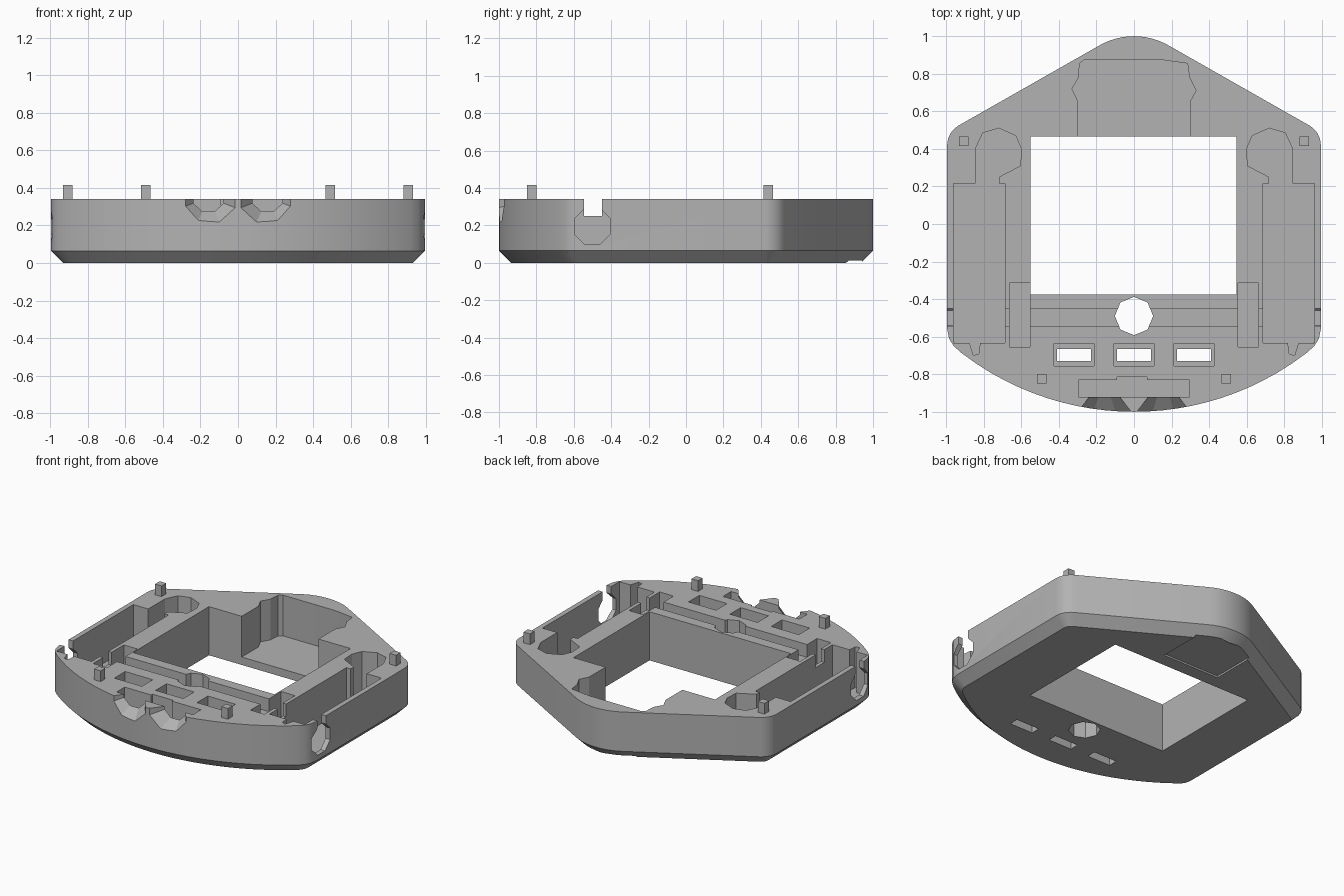
import bpy, bmesh
from math import sin, cos, pi, radians, sqrt
from mathutils import Vector, Matrix

old = bpy.data.objects.get("Cube")
if old:
    bpy.data.objects.remove(old)

HEIGHT = 0.34
CHAMFER = 0.065
FLOOR = 0.055

grey = bpy.data.materials.new("matte_grey")
grey.use_nodes = True
colour = (0.45, 0.45, 0.45, 1)
grey.diffuse_color = colour
grey.node_tree.nodes["Principled BSDF"].inputs["Base Color"].default_value = colour


def loft(name, rings):
    """Closed solid through matching rings of 3D points."""
    bm = bmesh.new()
    loops = [[bm.verts.new(p) for p in ring] for ring in rings]
    n = len(loops[0])
    for a, b in zip(loops, loops[1:]):
        for i in range(n):
            j = (i + 1) % n
            bm.faces.new((a[i], a[j], b[j], b[i]))
    bm.faces.new(loops[0][::-1])
    bm.faces.new(loops[-1])
    bmesh.ops.recalc_face_normals(bm, faces=bm.faces)
    mesh = bpy.data.meshes.new(name)
    bm.to_mesh(mesh)
    bm.free()
    mesh.materials.append(grey)
    obj = bpy.data.objects.new(name, mesh)
    bpy.context.collection.objects.link(obj)
    return obj


def prism(name, pts, z0, z1=0.6):
    return loft(name, [[(x, y, z) for x, y in pts] for z in (z0, z1)])


def block(name, x0, x1, y0, y1, z0, z1=0.6):
    return prism(name, [(x0, y0), (x1, y0), (x1, y1), (x0, y1)], z0, z1)


def ngon(n, r, turn=0):
    return [(r * cos(turn + 2 * pi * i / n), r * sin(turn + 2 * pi * i / n)) for i in range(n)]


def inset(pts, d):
    """Move a counter-clockwise outline inwards by d."""
    out = []
    for i, p in enumerate(pts):
        e1 = (p - pts[i - 1]).normalized()
        e2 = (pts[(i + 1) % len(pts)] - p).normalized()
        n1, n2 = Vector((-e1.y, e1.x)), Vector((-e2.y, e2.x))
        m = (n1 + n2).normalized()
        out.append(p + m * d / m.dot(n1))
    return out


# Outline: bowed front, straight sides, rounded point at the back
half = []
for i in range(13):
    x = 0.92 * i / 12
    half.append((x, 0.505 - sqrt(1.505 ** 2 - x * x)))
half += [(0.96, -0.65), (0.985, -0.61), (0.995, -0.56)]
for i in range(7):
    a = radians(60 * i / 6)
    half.append((0.875 + 0.12 * cos(a), 0.42 + 0.12 * sin(a)))
for i in range(7):
    a = radians(60 + 30 * i / 6)
    half.append((0.37 * cos(a), 0.63 + 0.37 * sin(a)))
half[-1] = (0, 1)
outline = [Vector(p) for p in half + [(-x, y) for x, y in half[-2:0:-1]]]
base = inset(outline, CHAMFER)
body = loft("shell_body", [[(p.x, p.y, z) for p in ring]
                           for ring, z in ((base, 0), (outline, CHAMFER), (outline, HEIGHT))])

cutters = []

# Central opening and the back pocket beside it
cutters.append(block("opening", -0.55, 0.545, -0.375, 0.465, -0.2))
back = [(0.297, 0.4), (0.297, 0.65), (0.33, 0.71), (0.295, 0.78), (0.285, 0.855),
        (0.14, 0.875), (-0.265, 0.875), (-0.29, 0.855), (-0.295, 0.78),
        (-0.33, 0.72), (-0.297, 0.65), (-0.297, 0.4)]
cutters.append(prism("back_pocket", back, FLOOR))
cutters.append(block("base_recess", -0.22, 0.22, 0.56, 0.94, -0.1, 0.012))

# Side pockets with round ends, clip pockets and side ports
side = [(0.96, 0.215), (0.96, -0.635), (0.875, -0.635), (0.855, -0.7), (0.825, -0.69),
        (0.82, -0.635), (0.688, -0.635), (0.688, 0.215), (0.72, 0.215), (0.72, 0.25),
        (0.605, 0.31), (0.6, 0.4), (0.63, 0.47), (0.72, 0.51), (0.805, 0.485),
        (0.845, 0.4), (0.845, 0.215)]
for s in (1, -1):
    cutters.append(prism("side_pocket", [(s * x, y) for x, y in side], FLOOR))
    clip = sorted((s * 0.555, s * 0.662))
    cutters.append(block("clip_pocket", *clip, -0.655, -0.315, FLOOR))
    port = ngon(8, 0.105, pi / 8)
    cutters.append(loft("side_port", [[(s * x, y - 0.5, z + 0.195) for y, z in port]
                                      for x in (0.9, 1.2)]))

# Cross channel and the hole in its middle
cutters.append(block("cross_channel", -1.2, 1.2, -0.545, -0.45, 0.25))
cutters.append(prism("centre_hole", [(x, y - 0.49) for x, y in ngon(8, 0.102)], -0.2))

# Three stepped windows
for x in (-0.32, 0, 0.32):
    cutters.append(block("window_pocket", x - 0.107, x + 0.107, -0.757, -0.637, 0.12))
    cutters.append(block("window_slot", x - 0.09, x + 0.09, -0.73, -0.665, -0.2))

# Front pocket and two flared scoops through the front wall
cutters.append(block("front_pocket", -0.295, 0.295, -0.92, -0.83, 0.2))
cutters.append(block("front_notch", -0.09, 0.07, -0.87, -0.815, 0.2))
for s in (1, -1):
    rings = []
    for r, y in ((0.07, -0.9), (0.17, -1.02)):
        rings.append([(s * 0.157 + u, y, HEIGHT + 0.01 + v * 0.95) for u, v in ngon(8, r, pi / 8)])
    cutters.append(loft("front_scoop", rings))

# Carve every recess out of the shell
for cutter in cutters:
    cutter.hide_render = True
    mod = body.modifiers.new(cutter.name, "BOOLEAN")
    mod.operation = "DIFFERENCE"
    mod.solver = "EXACT"
    mod.object = cutter
deps = bpy.context.evaluated_depsgraph_get()
carved = bpy.data.meshes.new_from_object(body.evaluated_get(deps))
body.modifiers.clear()
body.data = carved
carved.materials.clear()
carved.materials.append(grey)
for poly in carved.polygons:
    poly.material_index = 0
for cutter in cutters:
    bpy.data.objects.remove(cutter)

# Four locating pegs on the rim
for s, side_name in ((1, "left"), (-1, "right")):
    for x, y, end in ((0.907, 0.44, "back"), (0.492, -0.825, "front")):
        block(f"{end}_{side_name}_peg", s * x - 0.025, s * x + 0.025,
              y - 0.025, y + 0.025, HEIGHT - 0.03, 0.415)

# Smooth the rounded walls, keep the edges sharp
bpy.ops.object.select_all(action="DESELECT")
body.select_set(True)
bpy.context.view_layer.objects.active = body
bpy.ops.object.shade_smooth_by_angle(angle=radians(25))
